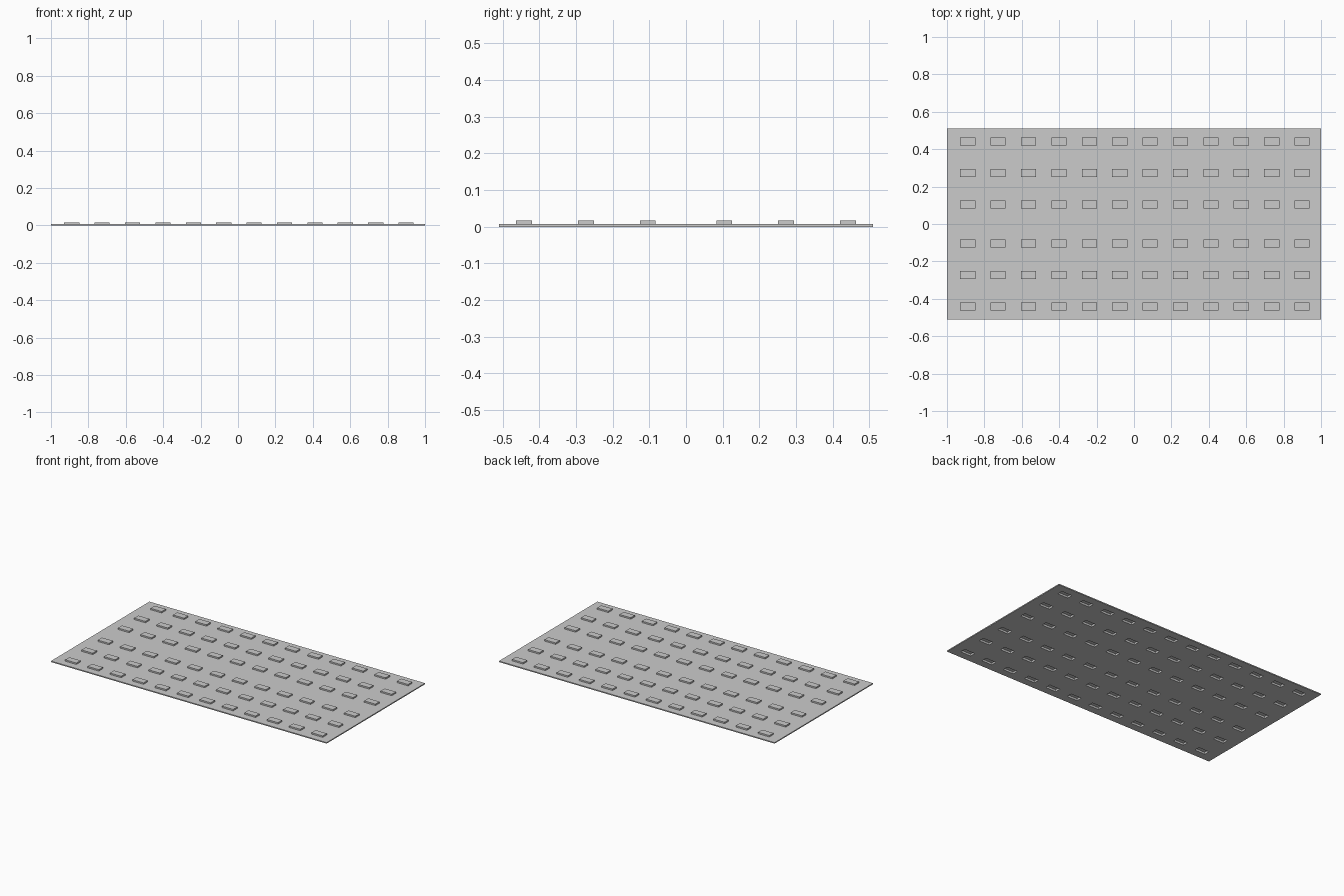
import bpy
import bmesh

if "Cube" in bpy.data.objects:
    bpy.data.objects.remove(bpy.data.objects["Cube"])

HALF_X, HALF_Y = 1.0, 0.51
COLUMNS = [0.005 + 0.1625 * (i - 5.5) for i in range(12)]
ROWS = [-0.442, -0.273, -0.104, 0.104, 0.273, 0.442]
BUMP_X, BUMP_Y = 0.081, 0.043


def breaks(half, centres, size):
    """Grid lines: plate edge, both sides of every bump, plate edge."""
    lines = [-half]
    for c in centres:
        lines += [c - size / 2, c + size / 2]
    return lines + [half]


def pressed_layer(bm, z_sheet, z_bump, inset):
    """Flat sheet with rectangular raised cells; returns its border edges."""
    xs = breaks(HALF_X, COLUMNS, BUMP_X - 2 * inset)
    ys = breaks(HALF_Y, ROWS, BUMP_Y - 2 * inset)
    grid = [[bm.verts.new((x, y, z_sheet)) for y in ys] for x in xs]
    faces = []
    for i in range(len(xs) - 1):
        for j in range(len(ys) - 1):
            low = [grid[i][j], grid[i + 1][j], grid[i + 1][j + 1], grid[i][j + 1]]
            if i % 2 and j % 2:
                high = [bm.verts.new((v.co.x, v.co.y, z_bump)) for v in low]
                faces.append(bm.faces.new(high))
                for k in range(4):
                    n = (k + 1) % 4
                    faces.append(bm.faces.new((low[k], low[n], high[n], high[k])))
            else:
                faces.append(bm.faces.new(low))
    return [e for e in {e for f in faces for e in f.edges} if e.is_boundary]


# Perforated-look panel: top skin with bumps, underside with matching pockets
bm = bmesh.new()
border = pressed_layer(bm, 0.007, 0.0165, 0.0)
border += pressed_layer(bm, 0.0, 0.0125, 0.003)

# Thin outer rim joining both skins
bmesh.ops.bridge_loops(bm, edges=border)
bmesh.ops.recalc_face_normals(bm, faces=bm.faces)

mesh = bpy.data.meshes.new("embossed_panel")
bm.to_mesh(mesh)
bm.free()
panel = bpy.data.objects.new("embossed_panel", mesh)
bpy.context.collection.objects.link(panel)
